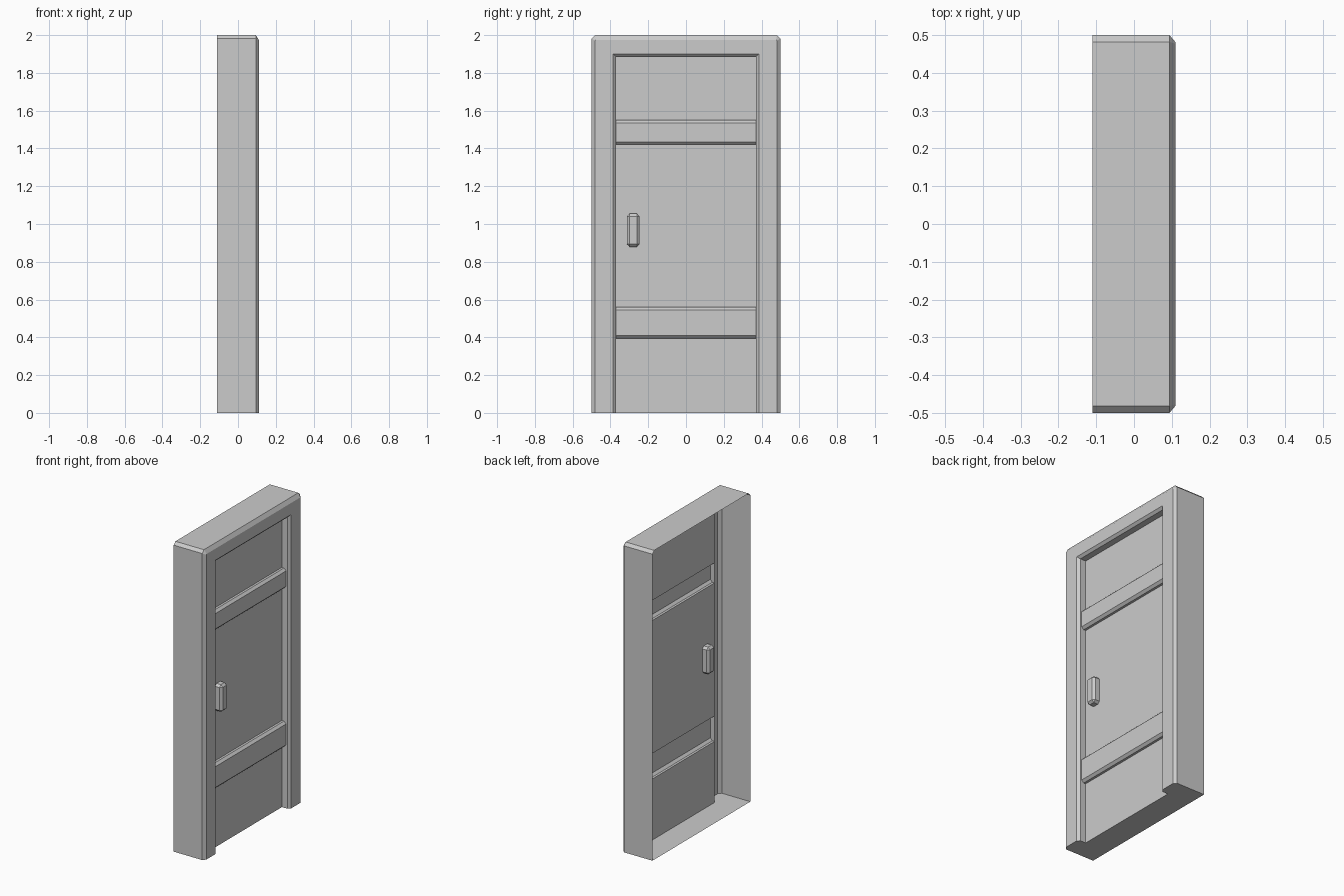
import bpy, bmesh

if "Cube" in bpy.data.objects:
    bpy.data.objects.remove(bpy.data.objects["Cube"])

DOOR_X = 0.055   # plane of the door leaf


def finish(bm, name):
    bmesh.ops.remove_doubles(bm, verts=bm.verts, dist=1e-5)
    mesh = bpy.data.meshes.new(name)
    bm.to_mesh(mesh)
    bm.free()
    ob = bpy.data.objects.new(name, mesh)
    bpy.context.collection.objects.link(ob)
    return ob


def arch(bm, x, half, top, c):
    """Upside-down U at depth x, with corner chamfer c."""
    pts = [(-half, 0), (-half, top - c), (-half + c, top),
           (half - c, top), (half, top - c), (half, 0)]
    return [bm.verts.new((x, y, z)) for y, z in pts]


# Frame: hollow shell, open at the back, swept through successive arches
bm = bmesh.new()
rings = [arch(bm, *r) for r in (
    (-0.11, 0.5, 2.0, 0.018),
    (0.094, 0.5, 2.0, 0.018),
    (0.11, 0.481, 1.975, 0.004),
    (0.11, 0.386, 1.9, 0),
    (0.095, 0.37, 1.885, 0),
    (DOOR_X, 0.37, 1.885, 0))]
for a, b in zip(rings, rings[1:]):
    for i in range(5):
        bm.faces.new((a[i], a[i + 1], b[i + 1], b[i]))
# Floor under the frame, notched at the doorway
bm.faces.new([r[0] for r in rings] + [r[-1] for r in reversed(rings)])
bmesh.ops.remove_doubles(bm, verts=bm.verts, dist=1e-5)
bmesh.ops.dissolve_degenerate(bm, edges=bm.edges, dist=1e-5)
bmesh.ops.recalc_face_normals(bm, faces=bm.faces)
finish(bm, "door_frame")

# Door leaf: vertical profile with two raised rails, swept across the width
profile = [(DOOR_X, 0)]
for lo, hi in ((0.395, 0.56), (1.42, 1.55)):
    b, d = 0.015, 0.03
    profile += [(DOOR_X, lo), (DOOR_X + d - b, lo), (DOOR_X + d, lo + b),
                (DOOR_X + d, hi - b), (DOOR_X + d - b, hi), (DOOR_X, hi)]
profile.append((DOOR_X, 1.885))
bm = bmesh.new()
left = [bm.verts.new((x, -0.37, z)) for x, z in profile]
right = [bm.verts.new((x, 0.37, z)) for x, z in profile]
for i in range(len(profile) - 1):
    bm.faces.new((left[i], right[i], right[i + 1], left[i + 1]))
finish(bm, "door_leaf")

# Handle: chamfered block passing through the leaf
bm = bmesh.new()
bmesh.ops.create_cube(bm, size=1)
bmesh.ops.scale(bm, vec=(0.09, 0.066, 0.176), verts=bm.verts)
bmesh.ops.translate(bm, vec=(DOOR_X, -0.279, 0.967), verts=bm.verts)
bmesh.ops.bevel(bm, geom=bm.edges[:], offset=0.014, segments=1,
                affect='EDGES', profile=0.5)
finish(bm, "handle")
